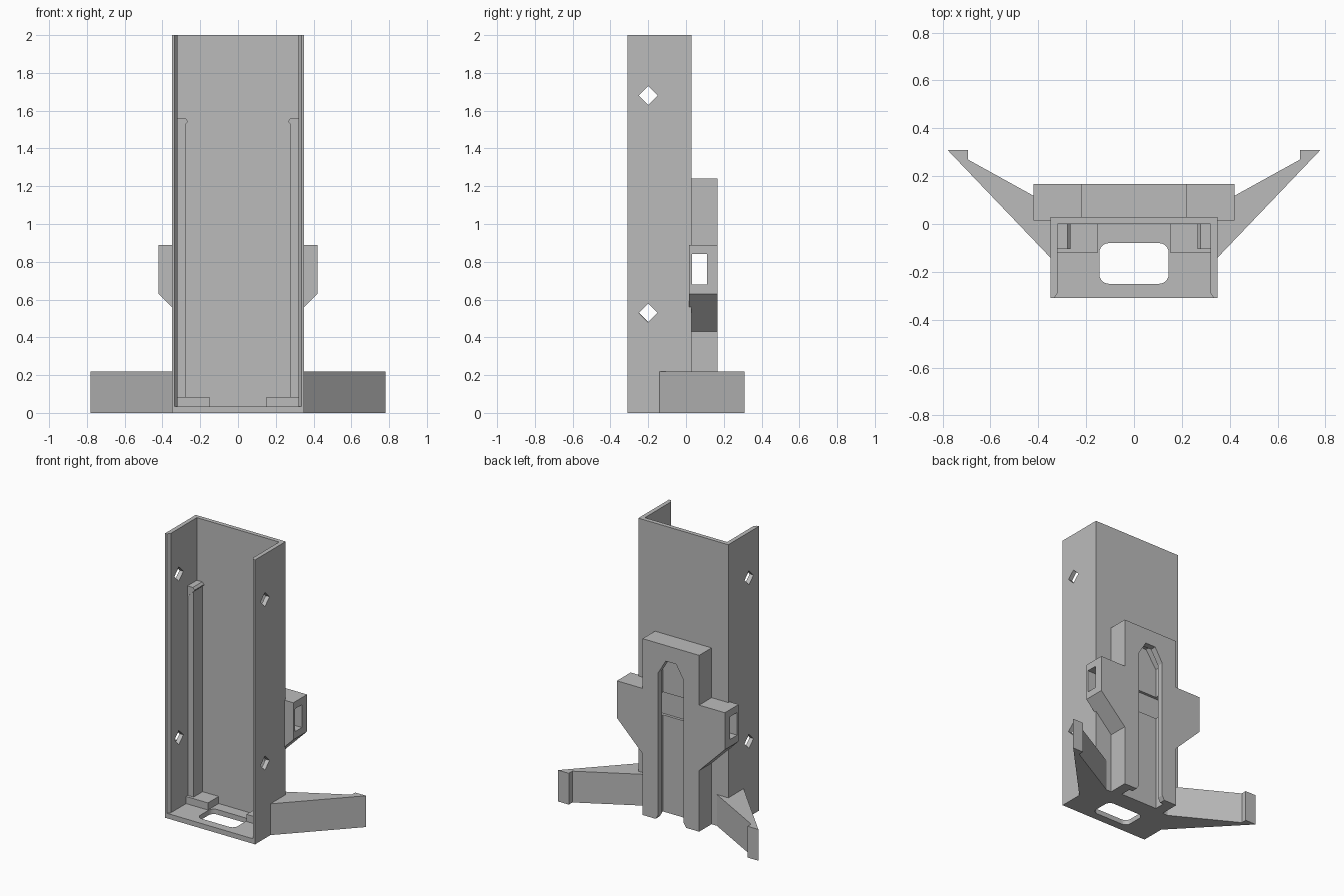
import bpy, bmesh, math
from mathutils import Vector

cube = bpy.data.objects.get("Cube")
if cube:
    bpy.data.objects.remove(cube, do_unlink=True)

grey = bpy.data.materials.new("plain grey")
grey.use_nodes = True
GREY = (0.5, 0.5, 0.5, 1)
grey.diffuse_color = GREY
grey.node_tree.nodes["Principled BSDF"].inputs["Base Color"].default_value = GREY


def prism(name, axis, pts, lo, hi):
    """Extrude a 2D outline along an axis from lo to hi."""
    place = {"x": lambda p, d: (d, p[0], p[1]),
             "y": lambda p, d: (p[0], d, p[1]),
             "z": lambda p, d: (p[0], p[1], d)}[axis]
    bm = bmesh.new()
    face = bm.faces.new([bm.verts.new(place(p, lo)) for p in pts])
    ext = bmesh.ops.extrude_face_region(bm, geom=[face])
    verts = [v for v in ext["geom"] if isinstance(v, bmesh.types.BMVert)]
    bmesh.ops.translate(bm, verts=verts, vec=Vector(place((0, 0), hi - lo)))
    bmesh.ops.recalc_face_normals(bm, faces=bm.faces)
    mesh = bpy.data.meshes.new(name)
    bm.to_mesh(mesh)
    bm.free()
    mesh.materials.append(grey)
    ob = bpy.data.objects.new(name, mesh)
    bpy.context.collection.objects.link(ob)
    return ob


def rect(a, b, c, d):
    return [(a, c), (b, c), (b, d), (a, d)]


def mirrored(half):
    """Close a half outline by reflecting it across the middle."""
    return half + [(-x, y) for x, y in reversed(half)]


def cut(ob, cutters):
    for c in cutters:
        c.hide_render = True
        mod = ob.modifiers.new("cut", "BOOLEAN")
        mod.operation, mod.solver, mod.object = "DIFFERENCE", "EXACT", c
    bpy.context.view_layer.update()
    dg = bpy.context.evaluated_depsgraph_get()
    mesh = bpy.data.meshes.new_from_object(ob.evaluated_get(dg))
    ob.modifiers.clear()
    ob.data = mesh
    for c in cutters:
        bpy.data.objects.remove(c, do_unlink=True)


# Open-fronted channel with eased front lips and diamond holes
channel = prism("channel", "z", mirrored(
    [(0.35, 0.03), (0.35, -0.31), (0.335, -0.31), (0.32, -0.29), (0.32, 0)]), 0, 2)
diamonds = []
for z in (0.53, 1.68):
    outline = [(-0.2, z - 0.05), (-0.15, z), (-0.2, z + 0.05), (-0.25, z)]
    diamonds.append(prism("diamond_cutter", "x", outline, -0.5, 0.5))
cut(channel, diamonds)

# Floor with a rounded cable opening
floor = prism("floor", "z", rect(-0.335, 0.335, -0.31, 0.01), 0, 0.035)
opening = []
r = 0.04
for i, (cx, cy) in enumerate(rect(-0.145 + r, 0.145 - r, -0.25 + r, -0.08 - r)):
    for k in range(7):
        a = math.pi + (i + k / 6) * math.pi / 2
        opening.append((cx + r * math.cos(a), cy + r * math.sin(a)))
cut(floor, [prism("opening_cutter", "z", opening, -0.1, 0.1)])

# Parts on each side
for side, s in (("left", 1), ("right", -1)):
    def flip(pts):
        return [(s * x, y) for x, y in pts]
    prism(side + "_pad", "z", flip(rect(0.15, 0.325, -0.12, 0.005)), 0.03, 0.085)
    prism(side + "_rail", "z", flip(rect(0.275, 0.325, -0.1, 0.005)), 0.08, 1.545)
    prism(side + "_rail_hook", "y", flip(
        [(0.325, 1.49), (0.315, 1.49), (0.265, 1.54), (0.265, 1.545),
         (0.278, 1.56), (0.325, 1.56)]), -0.105, 0.005)
    prism(side + "_leg", "z", flip(
        [(0.34, -0.145), (0.35, -0.14), (0.78, 0.31), (0.695, 0.31), (0.695, 0.27),
         (0.25, 0.024), (0.25, 0.015), (0.34, 0.015)]), 0, 0.22)
    # Thin overlap of the wing along the side wall
    prism(side + "_wing_edge", "y", flip(
        [(0.34, 0.55), (0.42, 0.63), (0.42, 0.89), (0.34, 0.89)]), 0.015, 0.031)

# Rear mount with wings, a keyed slot and a strap passage
mount = prism("rear_mount", "y", mirrored(
    [(0.22, 0), (0.22, 0.43), (0.42, 0.63), (0.42, 0.89), (0.22, 0.89), (0.22, 1.24)]),
    0.028, 0.168)
slot = prism("slot_cutter", "y", mirrored(
    [(0.125, -0.01), (0.1, 0.03), (0.1, 1.03), (0.04, 1.13)]), 0.1, 0.2)
cavity = prism("cavity_cutter", "y", mirrored(
    [(0.145, -0.02), (0.145, 1.05), (0.06, 1.17)]), 0.05, 0.125)
strap = prism("strap_cutter", "x", rect(0.031, 0.11, 0.68, 0.84), -0.6, 0.6)
cut(mount, [slot, cavity, strap])
